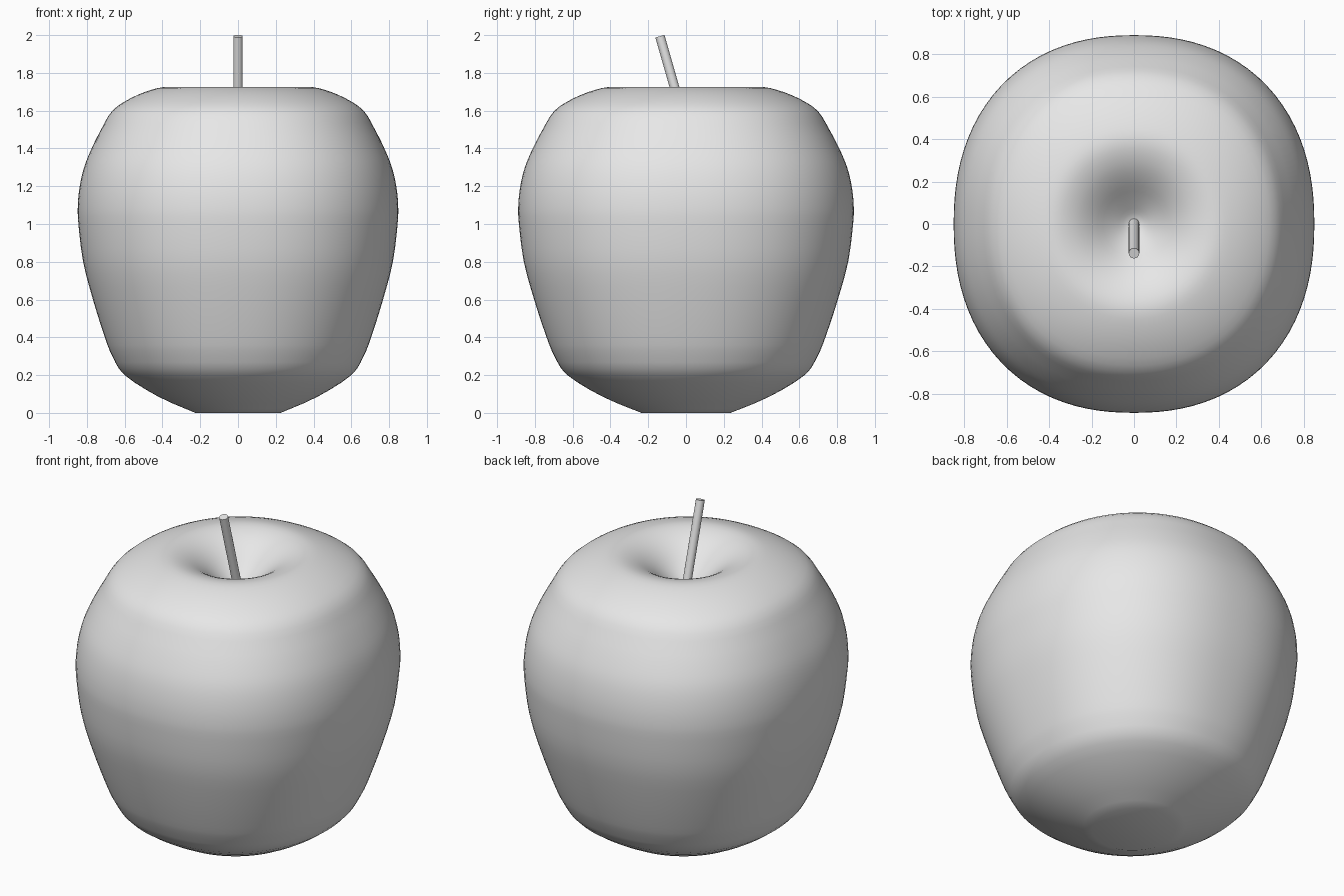
import bpy, bmesh, math
from mathutils import Vector

if "Cube" in bpy.data.objects:
    bpy.data.objects.remove(bpy.data.objects["Cube"])

grey = bpy.data.materials.new("plain grey")
grey.diffuse_color = (0.8, 0.8, 0.8, 1)
grey.use_nodes = True
grey.node_tree.nodes["Principled BSDF"].inputs["Base Color"].default_value = grey.diffuse_color


def make_object(name, bm):
    bmesh.ops.recalc_face_normals(bm, faces=bm.faces)
    mesh = bpy.data.meshes.new(name)
    bm.to_mesh(mesh)
    bm.free()
    mesh.materials.append(grey)
    ob = bpy.data.objects.new(name, mesh)
    bpy.context.collection.objects.link(ob)
    bpy.ops.object.select_all(action='DESELECT')
    ob.select_set(True)
    bpy.context.view_layer.objects.active = ob
    bpy.ops.object.shade_smooth_by_angle(angle=math.radians(30))
    return ob


def smooth_path(pts, steps=3):
    """Catmull-Rom curve through the profile points."""
    p = [Vector(q) for q in [pts[0]] + pts + [pts[-1]]]
    out = []
    for a, b, c, d in zip(p, p[1:], p[2:], p[3:]):
        for i in range(steps):
            t = i / steps
            out.append(0.5 * (2 * b + (c - a) * t + (2 * a - 5 * b + 4 * c - d) * t * t
                              + (3 * b - a - 3 * c + d) * t ** 3))
    return out + [p[-1]]


# Apple body: outer profile (radius, height) from flat base into the top hollow
profile = [(0.225, 0), (0.42, 0.085), (0.60, 0.20), (0.665, 0.30), (0.705, 0.40),
           (0.768, 0.60), (0.82, 0.80), (0.845, 1.0), (0.848, 1.1), (0.838, 1.2),
           (0.815, 1.3), (0.775, 1.4), (0.725, 1.5), (0.665, 1.6), (0.57, 1.665),
           (0.46, 1.71), (0.37, 1.725), (0.28, 1.70), (0.20, 1.65), (0.12, 1.58),
           (0.05, 1.525), (0.015, 1.51)]
SIDES = 96
bm = bmesh.new()
rings = []
for r, z in smooth_path(profile):
    n = 2 + 0.25 * min(1, max(0, (r - 0.3) / 0.5))   # slightly squared girth
    ring = []
    for i in range(SIDES):
        a = 2 * math.pi * i / SIDES
        c, s = math.cos(a), math.sin(a)
        k = r / (abs(c) ** n + abs(s) ** n) ** (1 / n)
        ring.append(bm.verts.new((k * c, k * s * 1.047, max(z, 0))))
    rings.append(ring)
for lo, hi in zip(rings, rings[1:]):
    for i in range(SIDES):
        j = (i + 1) % SIDES
        bm.faces.new((lo[i], lo[j], hi[j], hi[i]))
bm.faces.new(rings[0][::-1])
bm.faces.new(rings[-1])
make_object("apple_body", bm)

# Stem: thin rod leaning to the front
base, tip = Vector((0, 0.003, 1.50)), Vector((0, -0.138, 1.994))
axis = tip - base
bm = bmesh.new()
bmesh.ops.create_cone(bm, cap_ends=True, segments=16, radius1=0.025, radius2=0.025,
                      depth=axis.length)
bm.transform(axis.to_track_quat('Z', 'Y').to_matrix().to_4x4())
bmesh.ops.translate(bm, verts=bm.verts, vec=(base + tip) / 2)
make_object("stem", bm)
